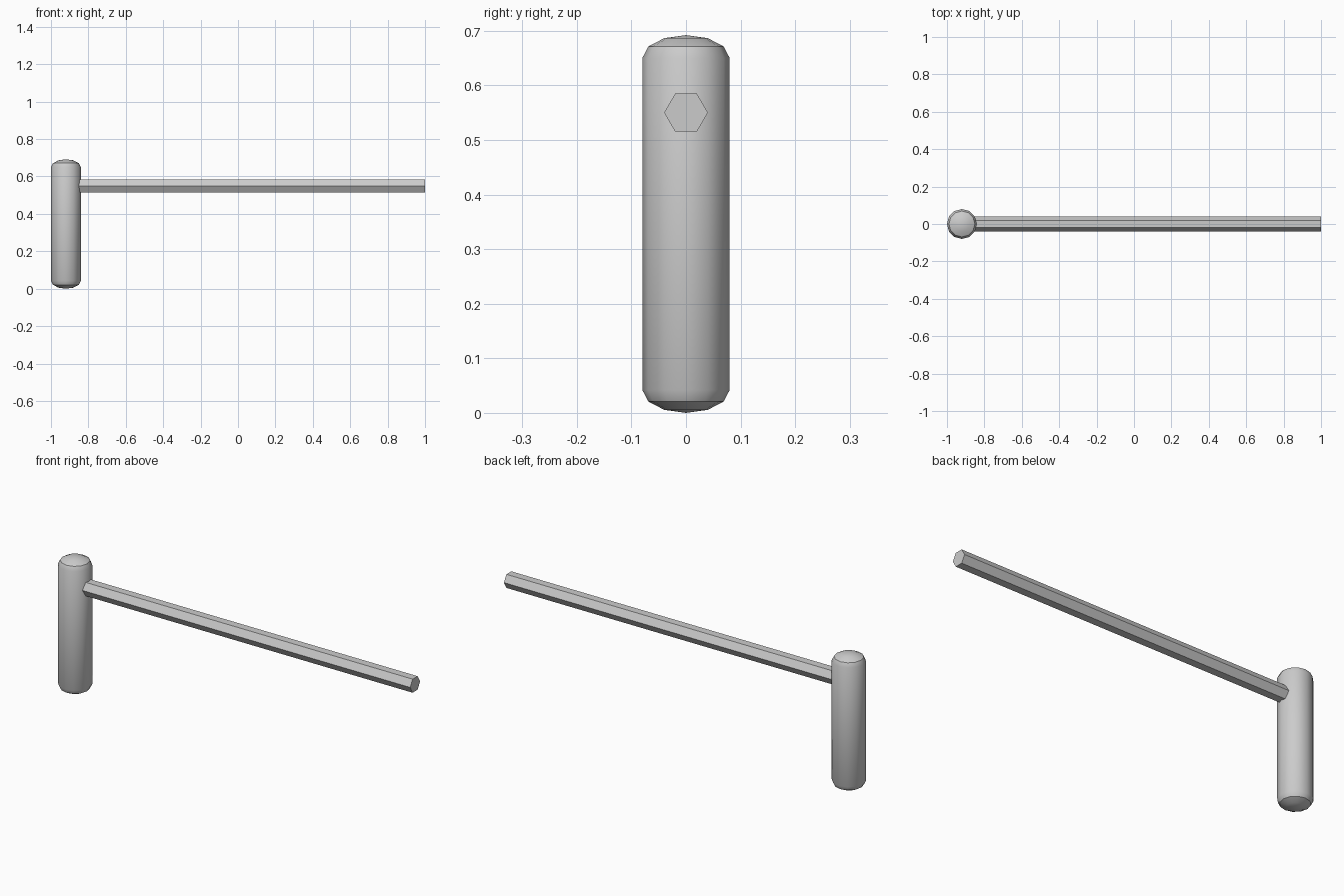
import bpy, bmesh, math
from mathutils import Matrix

if "Cube" in bpy.data.objects:
    bpy.data.objects.remove(bpy.data.objects["Cube"], do_unlink=True)

GREY = (0.6, 0.6, 0.6, 1.0)
mat = bpy.data.materials.new("plain grey")
mat.use_nodes = True
mat.diffuse_color = GREY
mat.node_tree.nodes["Principled BSDF"].inputs["Base Color"].default_value = GREY


def finish(bm, name, smooth_angle=None):
    bmesh.ops.recalc_face_normals(bm, faces=bm.faces)
    mesh = bpy.data.meshes.new(name)
    bm.to_mesh(mesh)
    bm.free()
    mesh.materials.append(mat)
    obj = bpy.data.objects.new(name, mesh)
    bpy.context.collection.objects.link(obj)
    if smooth_angle:
        bpy.ops.object.select_all(action='DESELECT')
        obj.select_set(True)
        bpy.context.view_layer.objects.active = obj
        bpy.ops.object.shade_smooth_by_angle(angle=math.radians(smooth_angle))
    return obj


# Grip: twelve-sided sphere, flattened and pulled apart at its equator
HEIGHT, RADIUS, DOME, GRIP_X = 0.692, 0.08, 0.042, -0.92
bm = bmesh.new()
bmesh.ops.create_uvsphere(bm, u_segments=12, v_segments=6, radius=1)
equator = [e for e in bm.edges if all(abs(v.co.z) < 0.01 for v in e.verts)]
bmesh.ops.split_edges(bm, edges=equator)
for face in bm.faces:
    face.tag = face.calc_center_median().z > 0
for v in bm.verts:
    upper = v.link_faces[0].tag
    base = HEIGHT - DOME if upper else DOME
    v.co = (v.co.x * RADIUS + GRIP_X, v.co.y * RADIUS, base + v.co.z * DOME)
rims = [e for e in bm.edges if e.is_boundary]
bmesh.ops.bridge_loops(bm, edges=rims)
finish(bm, "grip", smooth_angle=29)

# Rod: hexagonal bar, flat on top, rooted inside the grip
START, END, ROD_Z = -0.88, 1.0, 0.55
bm = bmesh.new()
bmesh.ops.create_cone(bm, cap_ends=True, segments=6, radius1=0.04, radius2=0.04,
                      depth=END - START)
# Put a corner on the y axis, then lay the bar along x
turn = Matrix.Rotation(math.radians(90), 4, 'Y')
corner = max(bm.verts, key=lambda v: abs(v.co.y))
if abs(corner.co.y) < 0.039:
    turn = turn @ Matrix.Rotation(math.radians(30), 4, 'Z')
place = Matrix.Translation(((START + END) / 2, 0, ROD_Z))
bmesh.ops.transform(bm, matrix=place @ turn, verts=bm.verts)
finish(bm, "hexagonal_rod")
